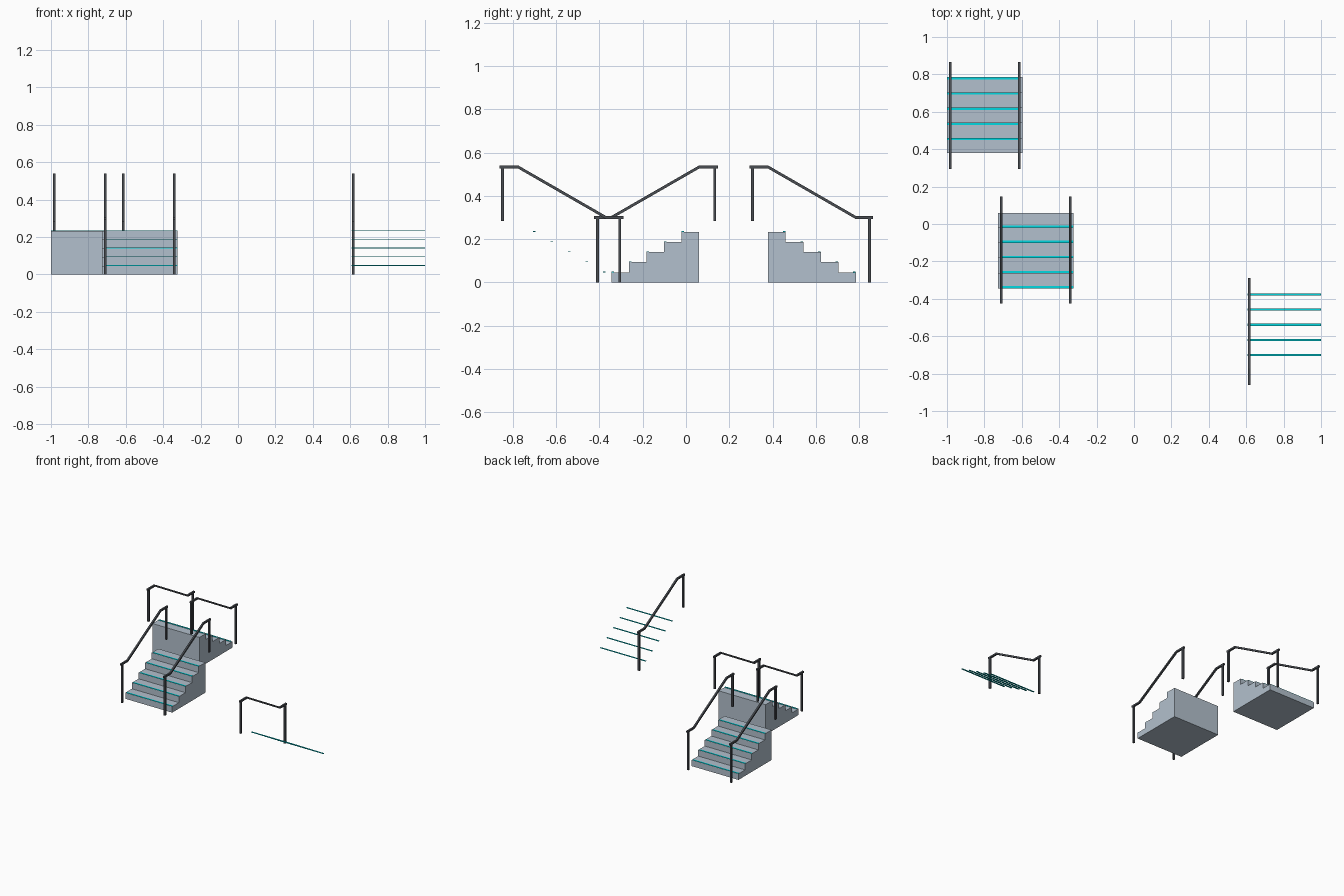
import bpy
import bmesh
from mathutils import Vector

cube = bpy.data.objects.get("Cube")
if cube:
    bpy.data.objects.remove(cube)

STEPS, TREAD, RISE = 5, 0.081, 0.0467
RUN = STEPS * TREAD
HALF = 0.2015        # half the width of a flight
RAIL_X = 0.184       # rail distance from the middle of a flight
BAR = 0.0067         # half the thickness of a rail bar
STRIP_DEPTH, STRIP_HEIGHT = 0.0115, 0.003


def material(name, rgb):
    mat = bpy.data.materials.new(name)
    mat.use_nodes = True
    mat.diffuse_color = (*rgb, 1)
    mat.node_tree.nodes["Principled BSDF"].inputs["Base Color"].default_value = (*rgb, 1)
    return mat


CONCRETE = material("blue grey concrete", (0.45, 0.53, 0.61))
TEAL = material("bright teal strip", (0.0, 0.70, 0.76))
METAL = material("dark metal", (0.065, 0.072, 0.083))


def finish(bm, name, mat):
    bmesh.ops.recalc_face_normals(bm, faces=bm.faces)
    mesh = bpy.data.meshes.new(name)
    bm.to_mesh(mesh)
    bm.free()
    mesh.materials.append(mat)
    obj = bpy.data.objects.new(name, mesh)
    bpy.context.collection.objects.link(obj)


def prism(bm, profile, x0, x1):
    """Extrude a side profile of (y, z) points across x."""
    face = bm.faces.new([bm.verts.new((x0, y, z)) for y, z in profile])
    new = bmesh.ops.extrude_face_region(bm, geom=[face])["geom"]
    verts = [g for g in new if isinstance(g, bmesh.types.BMVert)]
    bmesh.ops.translate(bm, verts=verts, vec=(x1 - x0, 0, 0))


def bar(bm, points, x):
    """Sweep a square section along a (y, z) path at one x."""
    pts = [Vector(p) for p in points]
    upper, lower = [], []
    for i, p in enumerate(pts):
        before = (p - pts[max(i - 1, 0)]).normalized()
        after = (pts[min(i + 1, len(pts) - 1)] - p).normalized()
        side = (before + after).normalized().orthogonal() * BAR
        upper.append(p + side)
        lower.append(p - side)
    prism(bm, upper + lower[::-1], x - BAR, x + BAR)


def flight(label, x, y, way, rail_sides, strip_shift, solid=True):
    """One flight starting at its lowest edge (y) and climbing along way."""
    # Stepped block
    if solid:
        profile = [(y, 0)]
        for i in range(STEPS):
            z = (i + 1) * RISE
            profile += [(y + way * i * TREAD, z), (y + way * (i + 1) * TREAD, z)]
        profile.append((y + way * RUN, 0))
        bm = bmesh.new()
        prism(bm, profile, x - HALF, x + HALF)
        finish(bm, label + "_steps", CONCRETE)

    # Thin strips along the step edges
    bm = bmesh.new()
    middle = x + strip_shift
    for i in range(STEPS):
        a = y + way * (i * TREAD + 0.001)
        b = a + way * STRIP_DEPTH
        z = (i + 1) * RISE
        top = z + STRIP_HEIGHT
        prism(bm, [(a, z), (b, z), (b, top), (a, top)], middle - 0.196, middle + 0.196)
    finish(bm, label + "_edge_strips", TEAL)

    # Handrails with a long low post and a short high post
    for side in rail_sides:
        rx = x + side * RAIL_X
        path = [(-0.08, 0.3), (0, 0.3), (RUN, 0.533), (RUN + 0.087, 0.533)]
        bm = bmesh.new()
        bar(bm, [(y + way * u, z) for u, z in path], rx)
        for u, low, high in [(-0.064, 0, 0.3), (RUN + 0.073, 0.283, 0.533)]:
            bar(bm, [(y + way * u, low), (y + way * u, high)], rx)
        finish(bm, label + ("_left_handrail" if side > 0 else "_right_handrail"), METAL)


flight("front_flight", -0.5245, -0.345, 1, (-1, 1), 0.004)
flight("back_flight", -0.7985, 0.785, -1, (-1, 1), -0.004)
flight("open_flight", 0.801, -0.37, -1, (-1,), 0.003, solid=False)
